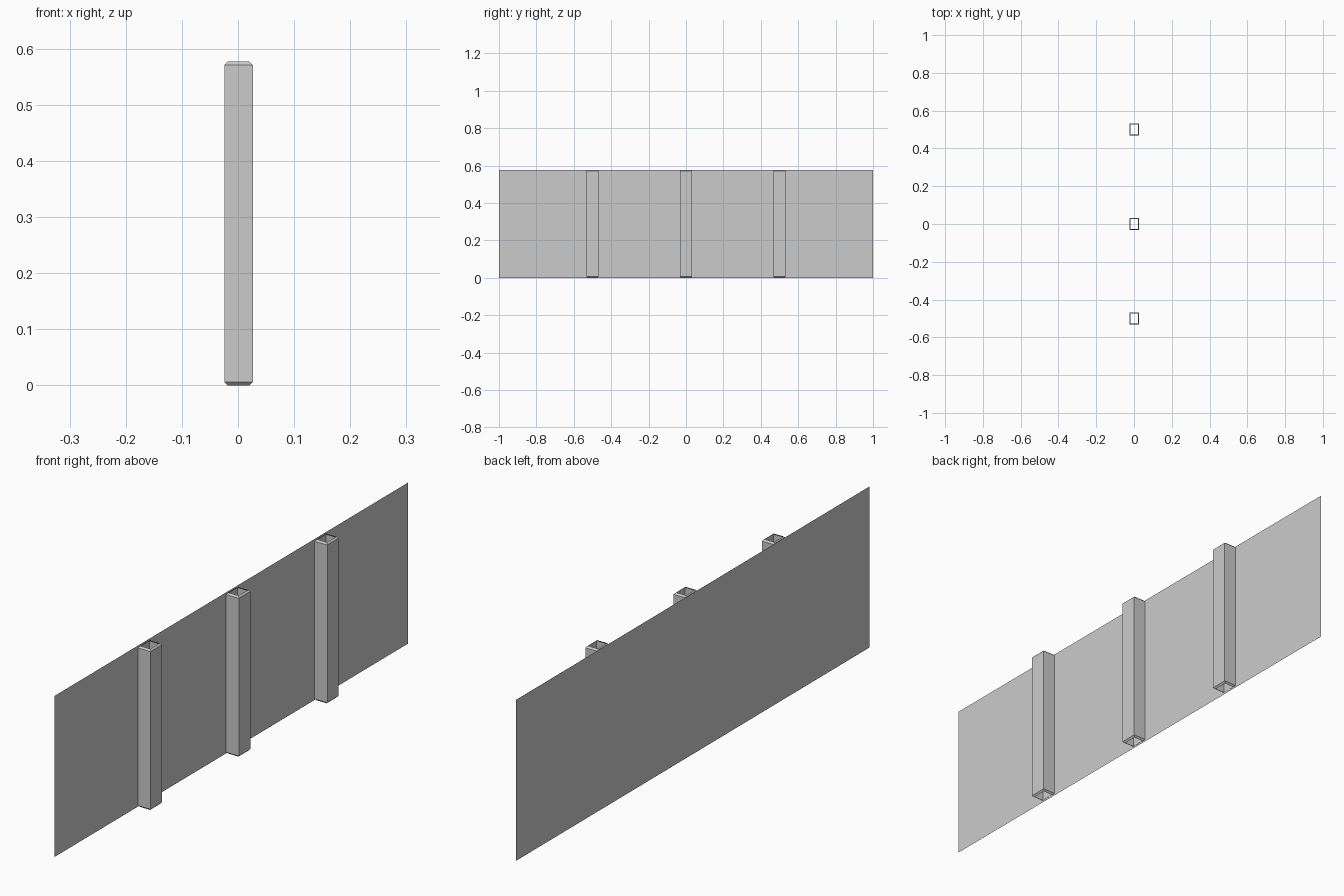
import bpy, bmesh

if "Cube" in bpy.data.objects:
    bpy.data.objects.remove(bpy.data.objects["Cube"])

H = 0.577            # overall height
PANEL_X = -0.0265    # sheet sits just behind the posts
X0, X1 = -0.0245, 0.0265
HALF_W = 0.0325      # half post width along y
LIP = 0.006          # chamfered lip at each open end

grey = bpy.data.materials.new("light_grey")
grey.diffuse_color = (0.6, 0.6, 0.6, 1)
grey.use_nodes = True
grey.node_tree.nodes["Principled BSDF"].inputs["Base Color"].default_value = grey.diffuse_color


def make_object(name, bm):
    mesh = bpy.data.meshes.new(name)
    bm.to_mesh(mesh)
    bm.free()
    mesh.materials.append(grey)
    obj = bpy.data.objects.new(name, mesh)
    bpy.context.collection.objects.link(obj)
    return obj


# Thin flat sheet
bm = bmesh.new()
bm.faces.new([bm.verts.new((PANEL_X, y, z))
              for y, z in ((-1, 0), (1, 0), (1, H), (-1, H))])
make_object("panel", bm)


# Hollow square post, open at both ends with small inward lips
def make_post(name, yc):
    bm = bmesh.new()
    rings = []
    for z, inset in ((0, LIP), (LIP, 0), (H - LIP, 0), (H, LIP)):
        a, b, w = X0 + inset, X1 - inset, HALF_W - inset
        rings.append([bm.verts.new((x, yc + y, z))
                      for x, y in ((a, -w), (b, -w), (b, w), (a, w))])
    for low, high in zip(rings, rings[1:]):
        for i in range(4):
            j = (i + 1) % 4
            bm.faces.new((low[i], low[j], high[j], high[i]))
    make_object(name, bm)


for label, y in (("front", -0.5), ("middle", 0.0), ("back", 0.5)):
    make_post(label + "_post", y)
